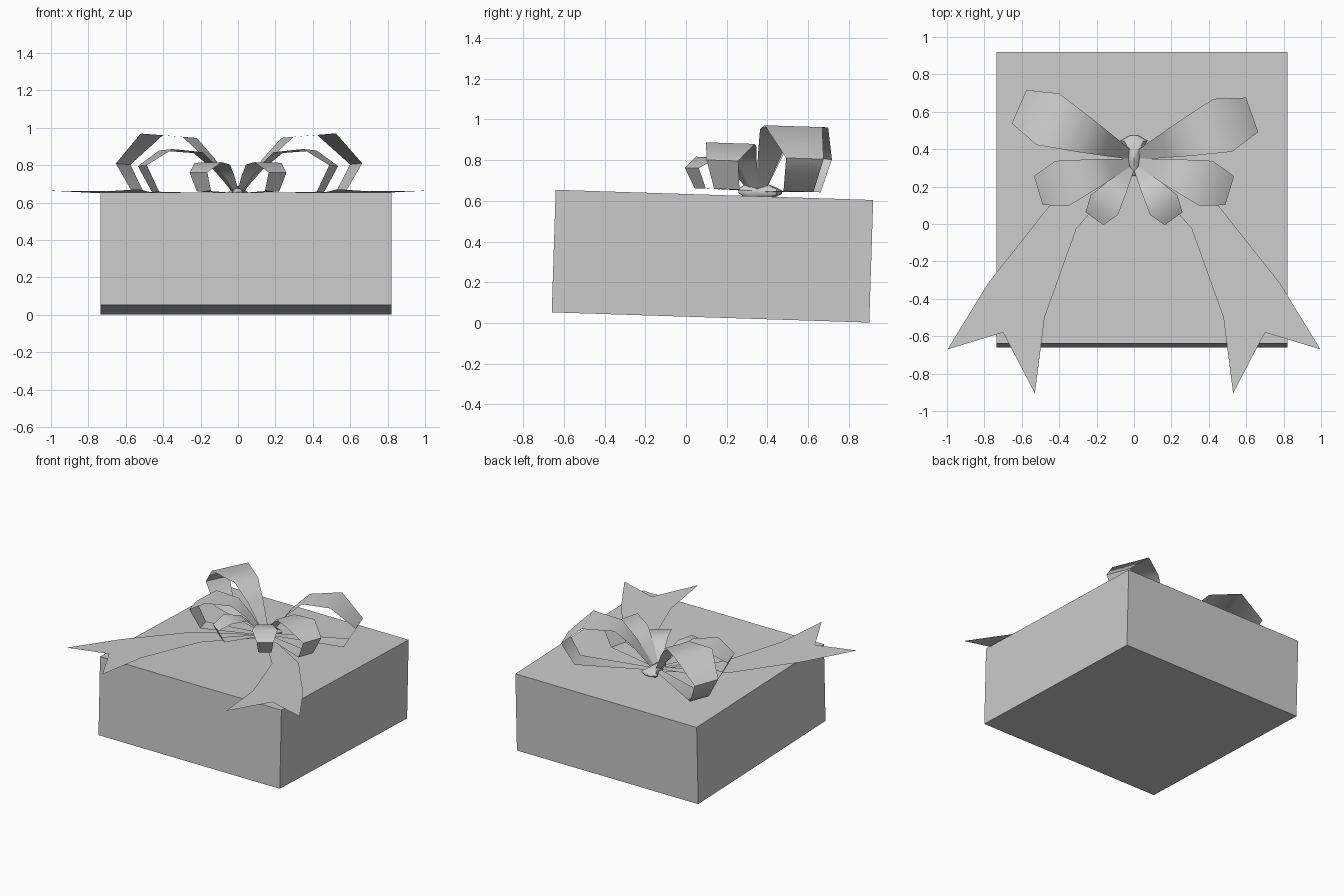
import bpy, bmesh, math
from mathutils import Vector

if "Cube" in bpy.data.objects:
    bpy.data.objects.remove(bpy.data.objects["Cube"])

grey = bpy.data.materials.new("plain grey")
grey.use_nodes = True
grey.diffuse_color = (0.6, 0.6, 0.6, 1)
grey.node_tree.nodes["Principled BSDF"].inputs["Base Color"].default_value = (0.6, 0.6, 0.6, 1)

SLOPE = -0.032      # the whole gift leans slightly forward
KNOT_Y = 0.35


def tilt(x, y, z):
    return Vector((x, y, z + SLOPE * y))


def finish(name, bm, smooth=None):
    mesh = bpy.data.meshes.new(name)
    bm.to_mesh(mesh)
    bm.free()
    mesh.materials.append(grey)
    obj = bpy.data.objects.new(name, mesh)
    bpy.context.collection.objects.link(obj)
    if smooth:
        bpy.ops.object.select_all(action='DESELECT')
        obj.select_set(True)
        bpy.context.view_layer.objects.active = obj
        bpy.ops.object.shade_smooth_by_angle(angle=math.radians(smooth))
    return obj


def skin(bm, rows, closed=False):
    """Join successive rows of points with quads."""
    rows = [[bm.verts.new(p) for p in row] for row in rows]
    for a, b in zip(rows, rows[1:]):
        n = len(a)
        for i in range(n if closed else n - 1):
            j = (i + 1) % n
            bm.faces.new((a[i], a[j], b[j], b[i]))
    return rows


# Box
bm = bmesh.new()
bmesh.ops.create_cube(bm, size=1)
bmesh.ops.scale(bm, vec=(1.555, 1.56, 0.602), verts=bm.verts)
box = finish("gift_box", bm)
box.location = (0.0425, 0.13, 0.328)
box.rotation_euler.x = math.atan(SLOPE)


# Bow loops: a ribbon that rises, folds over its outer end and returns flat
def bow_loop(name, side, angle, reach, height, width, outer, start_y):
    a = math.radians(angle)
    along = Vector((side * math.cos(a), math.sin(a), 0))
    across = Vector((-side * math.sin(a), math.cos(a), 0))
    stations = [            # distance, height, width as fractions
        (0.03, 0.0, 0.16),
        (0.24, 0.58, 0.42),
        (0.42, 0.94, 0.64),
        (0.75, 1.0, 1.0),
        (1.0, outer, 0.65),
        (0.86, 0.0, 0.52),
        (0.03, -0.02, 0.14)]
    rows = []
    for d, h, w in stations:
        mid = Vector((0, start_y, 0)) + along * d * reach
        half = across * w * width / 2
        rows.append([tilt(p.x, p.y, 0.663 + h * height) for p in (mid - half, mid + half)])
    bm = bmesh.new()
    skin(bm, rows)
    if side > 0:
        bmesh.ops.reverse_faces(bm, faces=bm.faces)
    finish(name, bm, 60)


for side, word in ((1, "left"), (-1, "right")):
    bow_loop(f"large_loop_{word}", side, 19.5 if side > 0 else 23.5, 0.67, 0.32, 0.30, 0.51, 0.36)
    bow_loop(f"medium_loop_{word}", side, -17, 0.535, 0.227, 0.25, 0.62, 0.335)
    bow_loop(f"small_loop_{word}", side, -54, 0.36, 0.155, 0.18, 0.64, 0.32)

# Ribbon tails with swallow-cut ends
outline = [(0.02, 0.36), (0.45, 0.10), (0.78, -0.316), (0.997, -0.67), (0.70, -0.58),
           (0.53, -0.905), (0.478, -0.5), (0.308, -0.025), (0.22, 0.075), (0.0, 0.31)]
for side, word in ((1, "left"), (-1, "right")):
    bm = bmesh.new()
    face = bm.faces.new([bm.verts.new(tilt(side * x, y, 0.6425)) for x, y in outline])
    face.normal_update()
    if face.normal.z < 0:
        face.normal_flip()
    bmesh.ops.triangulate(bm, faces=bm.faces)
    finish(f"ribbon_tail_{word}", bm)

# Knot: flared at the back, slim at the front
SIDES = 8
sections = [(0.472, 0.025, 0.008), (0.445, 0.072, 0.022), (0.39, 0.036, 0.042),
            (0.33, 0.033, 0.044), (0.285, 0.027, 0.03), (0.257, 0.01, 0.01)]
bm = bmesh.new()
rings = skin(bm, [[tilt(w * math.cos(t), y, 0.657 + h * math.sin(t))
                   for t in (math.tau * i / SIDES for i in range(SIDES))]
                  for y, w, h in sections], closed=True)
bm.faces.new(rings[0])
bm.faces.new(rings[-1])
bmesh.ops.recalc_face_normals(bm, faces=bm.faces)
finish("bow_knot", bm, 50)
